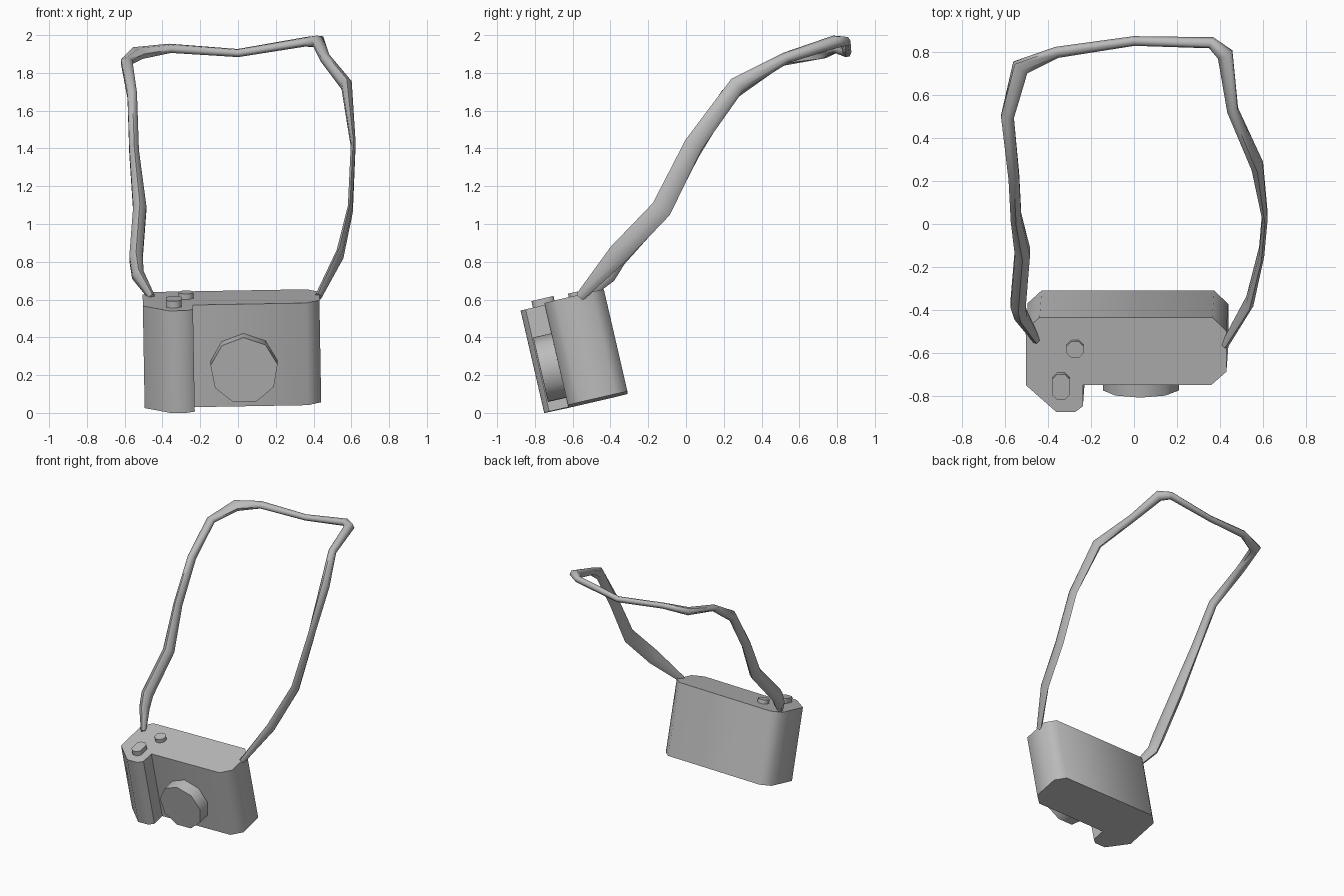
import bpy, bmesh, math
from mathutils import Vector, Matrix

cube = bpy.data.objects.get("Cube")
if cube:
    bpy.data.objects.remove(cube, do_unlink=True)

grey = bpy.data.materials.new("plain_grey")
grey.use_nodes = True
GREY = (0.5, 0.5, 0.5, 1)
grey.diffuse_color = GREY
grey.node_tree.nodes["Principled BSDF"].inputs["Base Color"].default_value = GREY

# Tilted frame shared by the body parts: origin on the back edge of the top face
TILT = (Matrix.Translation((0, -0.435, 0.648))
        @ Matrix.Rotation(math.radians(-1), 4, 'Y')
        @ Matrix.Rotation(math.radians(13), 4, 'X'))


def finish(name, bm, matrix=Matrix(), angle=50):
    bmesh.ops.recalc_face_normals(bm, faces=bm.faces)
    bm.transform(matrix)
    mesh = bpy.data.meshes.new(name)
    bm.to_mesh(mesh)
    bm.free()
    mesh.materials.append(grey)
    obj = bpy.data.objects.new(name, mesh)
    bpy.context.collection.objects.link(obj)
    bpy.ops.object.select_all(action='DESELECT')
    obj.select_set(True)
    bpy.context.view_layer.objects.active = obj
    bpy.ops.object.shade_smooth_by_angle(angle=math.radians(angle))
    return obj


def prism(name, outline, z0, z1, matrix=TILT):
    """Extrude a flat outline from z0 to z1."""
    bm = bmesh.new()
    face = bm.faces.new([bm.verts.new((x, y, z0)) for x, y in outline])
    new = bmesh.ops.extrude_face_region(bm, geom=[face])["geom"]
    bmesh.ops.translate(bm, vec=(0, 0, z1 - z0),
                        verts=[v for v in new if isinstance(v, bmesh.types.BMVert)])
    return finish(name, bm, matrix)


def ring(cx, cy, r, n, start=0.0):
    return [(cx + r * math.cos(start + math.tau * i / n),
             cy + r * math.sin(start + math.tau * i / n)) for i in range(n)]


# Body with chamfered corners and a hand grip on its right
prism("camera_body", [
    (-0.44, 0), (0.365, 0), (0.43, -0.065), (0.43, -0.26), (0.36, -0.323),
    (-0.24, -0.323), (-0.24, -0.425), (-0.275, -0.452), (-0.365, -0.452),
    (-0.505, -0.325), (-0.505, -0.06)], -0.555, 0)

# Nine-sided lens on the front
lens_frame = TILT @ Matrix.Translation((0.025, -0.31, -0.339)) @ Matrix.Rotation(math.pi / 2, 4, 'X')
prism("lens", ring(0, 0, 0.18, 9, math.pi / 2), 0, 0.111, lens_frame)

# Controls on the top
prism("dial", ring(-0.275, -0.148, 0.043, 8, math.pi / 8), -0.01, 0.03)
prism("shutter_button", [
    (-0.322, -0.265), (-0.36, -0.265), (-0.381, -0.287), (-0.381, -0.363),
    (-0.36, -0.385), (-0.322, -0.385), (-0.301, -0.363), (-0.301, -0.287)], -0.01, 0.037)

# Strap stations: x, y, z, width across the loop plane, thickness within it
STRAP = [
    (-0.455, -0.54, 0.61, 0.05, 0.03),
    (-0.53, -0.42, 0.73, 0.10, 0.06),
    (-0.54, -0.37, 0.82, 0.11, 0.07),
    (-0.52, -0.13, 1.08, 0.10, 0.07),
    (-0.55, 0.03, 1.38, 0.09, 0.05),
    (-0.56, 0.22, 1.68, 0.08, 0.05),
    (-0.59, 0.50, 1.86, 0.05, 0.06),
    (-0.53, 0.73, 1.905, 0.06, 0.08),
    (-0.36, 0.80, 1.93, 0.045, 0.05),
    (0.0, 0.853, 1.905, 0.045, 0.04),
    (0.36, 0.845, 1.965, 0.05, 0.05),
    (0.425, 0.79, 1.965, 0.07, 0.07),
    (0.46, 0.53, 1.88, 0.06, 0.05),
    (0.575, 0.27, 1.735, 0.09, 0.055),
    (0.61, 0.04, 1.42, 0.10, 0.025),
    (0.595, -0.13, 1.08, 0.11, 0.025),
    (0.54, -0.36, 0.84, 0.11, 0.035),
    (0.425, -0.56, 0.615, 0.05, 0.03)]

# Strap lofted as a flattened six-sided tube
bm = bmesh.new()
pts = [Vector(s[:3]) for s in STRAP]
across = Vector((0, -0.64, 0.77))
loops = []
for i, (p, s) in enumerate(zip(pts, STRAP)):
    steps = [(pts[k + 1] - pts[k]).normalized() for k in (i - 1, i) if 0 <= k < len(pts) - 1]
    tangent = sum(steps, Vector()).normalized()
    a = (across - tangent * across.dot(tangent)).normalized()
    b = tangent.cross(a)
    loops.append([bm.verts.new(p + a * u + b * v)
                  for u, v in [(s[3] / 2 * math.cos(t), s[4] / 1.73 * math.sin(t))
                               for t in [math.tau * k / 6 for k in range(6)]]])
for l0, l1 in zip(loops, loops[1:]):
    for k in range(6):
        bm.faces.new((l0[k], l0[(k + 1) % 6], l1[(k + 1) % 6], l1[k]))
bm.faces.new(loops[0])
bm.faces.new(loops[-1])
finish("neck_strap", bm, angle=65)
